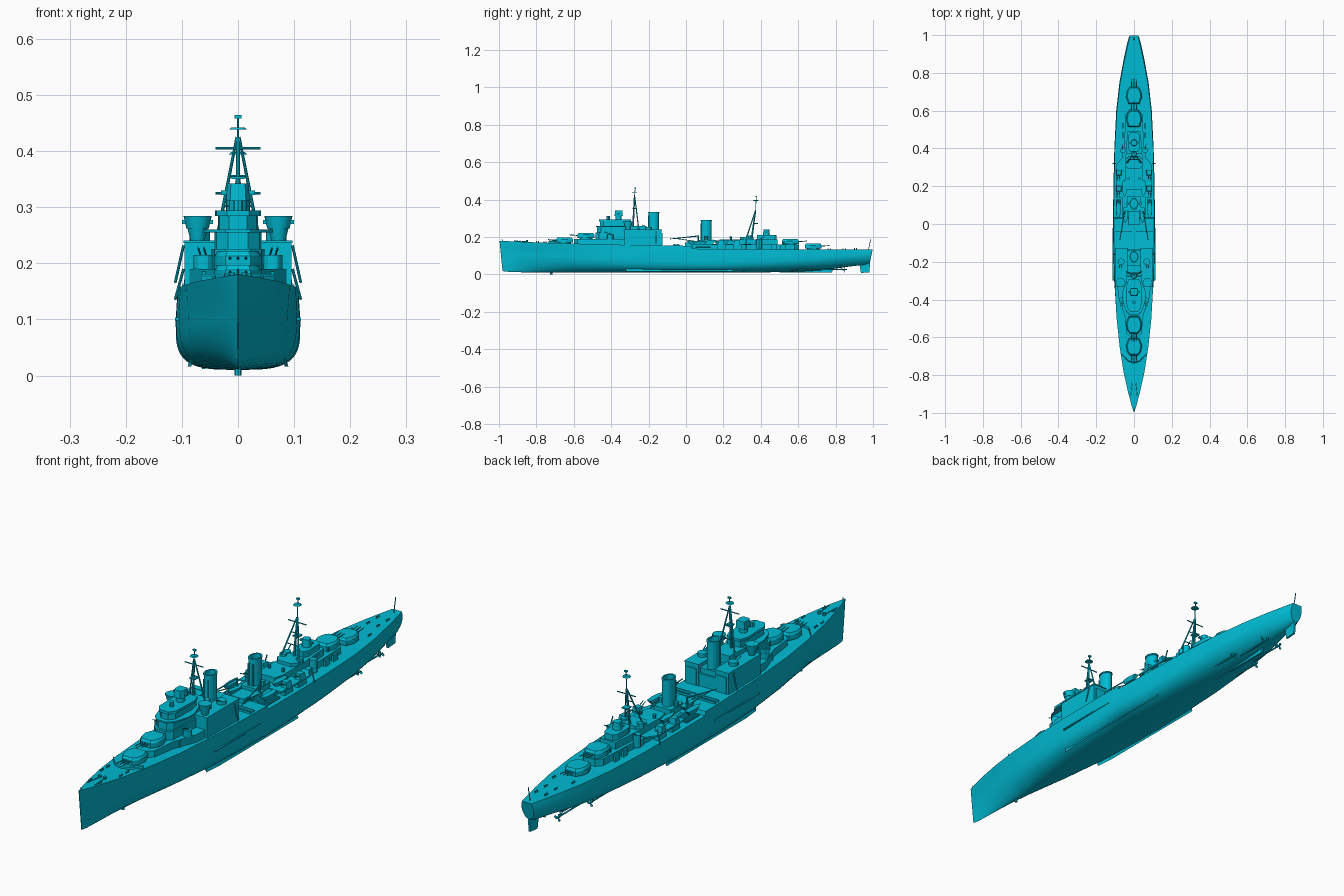
import bpy, bmesh, math
from mathutils import Vector

paint = bpy.data.materials.new("hull_paint")
paint.diffuse_color = (0.0, 0.5, 0.66, 1)
SIDES = (-1, 1)


def build(name, verts, faces):
    bm = bmesh.new()
    vs = [bm.verts.new(v) for v in verts]
    for f in faces:
        bm.faces.new([vs[i] for i in f])
    bmesh.ops.remove_doubles(bm, verts=bm.verts, dist=1e-5)
    bmesh.ops.recalc_face_normals(bm, faces=bm.faces)
    me = bpy.data.meshes.new(name)
    bm.to_mesh(me)
    bm.free()
    me.shade_smooth()
    me.set_sharp_from_angle(angle=math.radians(30))
    me.materials.append(paint)
    ob = bpy.data.objects.new(name, me)
    bpy.context.collection.objects.link(ob)
    return ob


def loft(name, rings, cap=True):
    n = len(rings[0])
    verts = [v for r in rings for v in r]
    faces = [(a * n + i, a * n + (i + 1) % n, (a + 1) * n + (i + 1) % n, (a + 1) * n + i)
             for a in range(len(rings) - 1) for i in range(n)]
    if cap:
        faces += [tuple(range(n)), tuple(range(len(verts) - n, len(verts)))]
    return build(name, verts, faces)


def prism(name, half, z0, z1, at=(0, 0), top=1.0, bottom=1.0, flip=1):
    """Extrude an outline given by its right half, mirrored in x."""
    pts = half + [(-x, y) for x, y in reversed(half)]
    return loft(name, [[(at[0] + x * s, at[1] + flip * y * s, z) for x, y in pts]
                       for z, s in ((z0, bottom), (z1, top))])


def box(name, x, y, z):
    (x0, x1), (y0, y1), (z0, z1) = x, y, z
    return loft(name, [[(x0, y0, h), (x1, y0, h), (x1, y1, h), (x0, y1, h)] for h in (z0, z1)])


def rod(name, p, q, r, r2=None, n=8):
    p, q = Vector(p), Vector(q)
    rot = (q - p).to_track_quat('Z', 'Y')
    ring = lambda c, rad: [c + rot @ Vector((rad * math.cos(2 * math.pi * i / n),
                                             rad * math.sin(2 * math.pi * i / n), 0)) for i in range(n)]
    return loft(name, [ring(p, r), ring(q, r if r2 is None else r2)])


# Hull: y, deck half width, side half width, keel z, deck z, fullness, end rake
stations = [(-.997, .001, .001, .018, .18, 1.3, .016), (-.95, .016, .009, .014, .178, 1.3, .006),
            (-.88, .034, .022, .012, .175, 1.4, 0), (-.78, .056, .043, .011, .171, 1.6, 0),
            (-.65, .076, .067, .01, .167, 1.9, 0), (-.5, .092, .088, .01, .162, 2.4, 0),
            (-.3, .103, .105, .01, .158, 3, 0), (-.1, .107, .11, .01, .155, 3.4, 0),
            (.03, .107, .111, .01, .153, 3.4, 0), (.034, .108, .111, .01, .138, 3.4, 0),
            (.2, .106, .109, .01, .136, 3.2, 0), (.4, .102, .104, .011, .134, 2.7, 0),
            (.6, .091, .094, .015, .133, 2.2, 0), (.75, .073, .077, .024, .133, 2, 0),
            (.87, .050, .055, .042, .134, 2, 0), (.96, .030, .036, .052, .134, 2, -.004),
            (.998, .021, .026, .062, .134, 2, -.015)]
rings = []
for y, bd, b, zk, zd, n, rake in stations:
    zm = zk + .62 * (zd - zk)
    half = []
    for i in range(1, 13):
        a = i / 12 * math.pi / 2
        half.append((b * math.sin(a) ** (2 / n), zk + (zm - zk) * (1 - max(math.cos(a), 0) ** (2 / n))))
    half += [((b + bd) / 2 + .1 * abs(b - bd), (zm + zd) / 2), (bd, zd)]
    prof = [(-x, z) for x, z in reversed(half)] + [(0, zk)] + half
    rings.append([(x, y + rake * (zd - z) / (zd - zk), z) for x, z in prof])
loft("hull", rings)

# Underwater fittings
loft("skeg", [[(x, .5, .012), (x, .78, .012), (x, .79, .035), (x, .5, .03)] for x in (-.004, .004)])
loft("rudder", [[(x, .935, .008), (x, .98, .012), (x, .985, .07), (x, .925, .07)] for x in (-.004, .004)])
rod("sonar_dome", (0, -.72, 0), (0, -.72, .02), .006)
for s in SIDES:
    loft("bilge_keel", [[(s * .082, y, .03), (s * (.09 if abs(y) < .3 else .083), y, .016), (s * .084, y, .032)]
                        for y in (-.32, -.25, .15, .25)])
    for x, y0, y1 in ((.055, .45, .68), (.032, .6, .85)):
        rod("propeller_shaft", (s * x, y0, .028), (s * x, y1, .026), .003)
        rod("propeller_hub", (s * x, y1 - .012, .026), (s * x, y1 + .01, .026), .005, .002)
        for dx in (-.012, .012):
            rod("shaft_strut", (s * x, y1 - .02, .026), (s * x + dx, y1 - .025, .06), .002)
        for k in range(3):
            a = k * 2 * math.pi / 3
            c, d = math.cos(a), math.sin(a)
            loft("propeller_blade", [[(s * x + r * c - w * d, y1 - .003, .026 + r * d + w * c) for r, w in
                 ((.003, -.002), (.012, -.006), (.017, 0), (.012, .006), (.003, .002))],
                 [(s * x + r * c - w * d, y1 - .001, .026 + r * d + w * c) for r, w in
                 ((.003, -.002), (.012, -.006), (.017, 0), (.012, .006), (.003, .002))]])

# Main gun turrets
for y, deck, z, d in ((-.65, .16, .17, 1), (-.535, .18, .195, 1), (.558, .15, .162, -1), (.68, .13, .138, -1)):
    rod("barbette", (0, y, deck), (0, y, z), .034, n=20)
    prism("turret", [(.022, -.045), (.036, -.026), (.042, .008), (.028, .045)], z, z + .018, (0, y), flip=d)
    prism("turret_roof", [(.022, -.045), (.036, -.026), (.042, .008), (.028, .045)], z + .018, z + .027,
          (0, y), top=.86, flip=d)
    for x in (-.014, 0, .014):
        rod("gun_barrel", (x, y - d * .03, z + .013), (x, y - d * .088, z + .017), .0028, .0018)

# Forward superstructure
prism("forward_deckhouse", [(.018, -.6), (.04, -.58), (.05, -.48), (.085, -.38), (.088, -.3), (.06, -.14)], .155, .19)
prism("bridge_base", [(.022, -.485), (.042, -.465), (.048, -.34), (.035, -.14)], .19, .225)
prism("bridge_middle", [(.018, -.475), (.038, -.455), (.042, -.33), (.036, -.22)], .225, .258)
prism("bridge_deck", [(.022, -.48), (.045, -.455), (.062, -.40), (.062, -.36), (.044, -.31)], .255, .26)
prism("wheelhouse", [(.016, -.46), (.033, -.44), (.036, -.34), (.028, -.3)], .26, .288)
prism("compass_platform", [(.02, -.465), (.038, -.44), (.041, -.33), (.03, -.295)], .284, .294)
rod("director_pedestal", (0, -.36, .29), (0, -.36, .315), .016, n=14)
prism("main_director", [(.014, -.022), (.021, -.008), (.019, .022)], .312, .342, (0, -.36), top=.9)
box("rangefinder", (-.03, .03), (-.365, -.355), (.322, .33))
rod("forward_sight", (0, -.415, .29), (0, -.415, .312), .009)
for s in SIDES:
    box("hangar", (s * .036, s * .095), (-.33, -.13), (.155, .238))
    box("hangar_door", (s * .044, s * .087), (-.131, -.126), (.157, .222))
    box("hangar_roof_edge", (s * .034, s * .097), (-.333, -.128), (.236, .241))
    rod("side_director_stand", (s * .072, -.31, .238), (s * .072, -.31, .262), .012, .018, 12)
    rod("side_director", (s * .072, -.31, .262), (s * .072, -.31, .284), .02, .025, 12)
    box("side_rangefinder", (s * .045, s * .1), (-.314, -.306), (.27, .277))
    rod("gun_tub", (s * .062, -.405, .19), (s * .062, -.405, .215), .017, n=12)
    rod("gun_tub", (s * .068, -.2, .24), (s * .068, -.2, .255), .018, n=12)
    for dx in (-.005, .005):
        rod("light_gun", (s * .068 + dx, -.2, .25), (s * .073 + dx, -.235, .265), .0018)
        rod("light_gun", (s * .062 + dx, -.4, .215), (s * .066 + dx, -.435, .228), .0018)
    for y in (-.16, .32):
        rod("boom", (s * .097, y, .232 if y < 0 else .19), (s * .112, y, .165 if y < 0 else .135), .0025)
    loft("breakwater", [[(s * x, y + o, z) for o, z in ((0, .163), (.004, .163), (.004, .181), (0, .177))]
                        for x, y in ((0, -.735), (.03, -.728), (.066, -.69))])

# Funnels
for y, z0, z1 in ((-.173, .155, .335), (.108, .135, .292)):
    oval = lambda r, z: [(r * .021 * math.cos(a * math.pi / 12), y + r * .028 * math.sin(a * math.pi / 12), z)
                         for a in range(24)]
    loft("funnel", [oval(1, z0), oval(1, z1 - .006), oval(1.1, z1 - .005), oval(1.1, z1),
                    oval(.85, z1), oval(.85, z1 - .02)])
    prism("funnel_base", [(.03, -.042), (.036, -.03), (.036, .04)], z0, z0 + .05, (0, y))
    for s in SIDES:
        rod("steam_pipe", (s * .01, y - .028, z0), (s * .01, y - .028, z1 - .02), .003)
        rod("searchlight", (s * .034, y, z0 + .05), (s * .034, y, z0 + .07), .009)

# Aft superstructure
prism("aft_deckhouse", [(.06, .034), (.062, .33), (.052, .42), (.045, .58), (.025, .605)], .132, .16)
prism("gun_deck", [(.094, .14), (.096, .31), (.066, .35)], .157, .163)
prism("aft_house_upper", [(.035, .18), (.045, .22), (.045, .35), (.035, .49)], .16, .187)
prism("aft_control", [(.02, .38), (.03, .40), (.028, .47), (.018, .485)], .187, .21)
rod("aft_director", (0, .43, .21), (0, .43, .24), .018, .016, 12)
box("aft_rangefinder", (-.028, .028), (.426, .434), (.224, .231))
prism("aft_gun_platform", [(.03, .29), (.045, .31), (.045, .34), (.03, .36)], .187, .2)
for s in SIDES:
    for y in (.19, .275):
        box("deck_support", (s * .07, s * .09), (y - .025, y + .025), (.132, .158))
        prism("twin_mount_shield", [(.013, -.018), (.017, .012)], .163, .185, (s * .08, y), top=.8)
        for dx in (-.005, .005):
            rod("twin_mount_gun", (s * .08 + dx, y - .01, .175), (s * .084 + dx, y - .048, .186), .002, .0014)
    rod("light_gun_tub", (s * .058, .39, .14), (s * .058, .39, .19), .015, n=12)
    rod("light_gun_tub", (s * .036, .335, .187), (s * .036, .335, .208), .013, n=12)
    rod("light_gun", (s * .058, .39, .185), (s * .063, .42, .203), .002)
    # Boats in cradles and torpedo tubes
    for x, y, z in ((.05, .19, .163), (.083, .075, .16), (.045, .05, .16)):
        prism("boat", [(.002, -.045), (.01, -.025), (.0125, .005), (.009, .04)], z, z + .018, (s * x, y), bottom=.6)
    for k in range(3):
        rod("torpedo_tube", (s * (.076 + .008 * k), .05, .145), (s * (.076 + .008 * k), .13, .145), .004)
    # Aircraft cranes
    rod("crane_post", (s * .05, .065, .14), (s * .05, .065, .208), .006, .004)
    rod("crane_jib", (s * .05, .065, .206), (s * .075, -.085, .19), .003, .002)
    rod("crane_stay", (s * .05, .065, .175), (s * .068, -.05, .192), .002)
    # Deck fittings, vents and rafts
    for y, z in ((-.9, .175), (-.8, .171), (-.76, .17), (.76, .133), (.84, .133), (.9, .134)):
        x = .022 if abs(y) >= .84 else .042
        for dy in (0, .012):
            rod("bollard", (s * x, y + dy, z), (s * x, y + dy, z + .007), .003)
    rod("anchor_chain", (s * .011, -.85, .176), (s * .018, -.92, .179), .002)
    rod("capstan", (s * .011, -.85, .17), (s * .011, -.85, .184), .006, n=10)
    for y, z in ((-.27, .225), (-.24, .225), (.24, .187), (.46, .16), (.52, .16)):
        rod("vent", (s * .03, y, z), (s * .03, y, z + .016), .005, .007)
    for y in (-.44, .37, .47, .52):
        box("raft", (s * .056, s * .064), (y - .014, y + .014), (.132 if y > 0 else .16, .16 if y > 0 else .185))
    box("side_strake", (s * .1, s * .1125), (-.3, -.02), (.098, .103))

# Catapult and its track
for y in (-.062, -.042):
    box("catapult_rail", (-.1, .1), (y - .003, y + .003), (.152, .162))
rod("catapult_pivot", (0, -.052, .15), (0, -.052, .16), .018, n=14)
box("midship_house", (-.03, .03), (-.005, .07), (.135, .172))

# Tripod masts: base y, base z, apex y, apex z, top z, leg offset
for yb, zb, ya, za, zt, off in ((-.285, .22, -.275, .425, .464, .035), (.35, .185, .372, .345, .42, -.03)):
    rod("mast_pole", (0, yb, zb), (0, ya, za), .005, .0035)
    rod("topmast", (0, ya, za), (0, ya + .004, zt), .0018)
    for s in SIDES:
        rod("mast_leg", (s * .042, yb + off, zb), (s * .002, ya, za), .0035, .0025)
    for t, w in ((.66, .017), (.4, .028)):
        c = (yb + (ya - yb) * t, zb + (za - zb) * t)
        rod("mast_brace", (-w, c[0] + off * (1 - t), c[1]), (w, c[0] + off * (1 - t), c[1]), .002)
    prism("mast_platform", [(.012, -.012), (.012, .014)], za - .075, za - .07, (0, ya))
    rod("yard", (-.04, ya, za - .02), (.04, ya, za - .02), .0022)
    rod("aerial_disc", (0, ya, zt - .026), (0, ya, zt - .022), .016, .012, 10)
    box("aerial_head", (-.006, .006), (ya, ya + .008), (zt - .006, zt))

# Ends of the ship
rod("ensign_staff", (0, .975, .13), (0, .988, .19), .0018)
rod("jack_staff", (0, -.98, .178), (0, -.985, .19), .0015)
